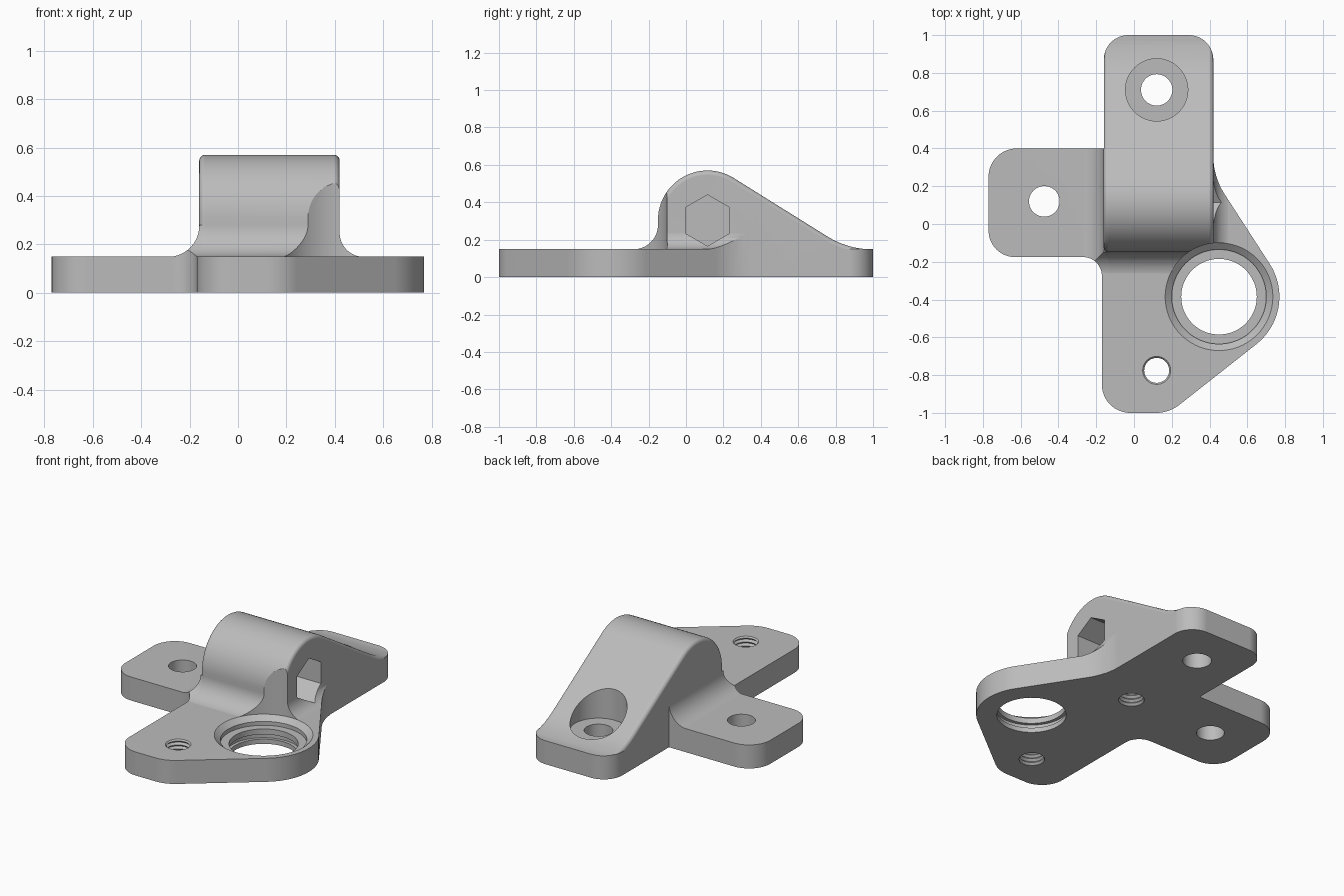
import bpy, bmesh, math
from mathutils import Vector, Matrix

if "Cube" in bpy.data.objects:
    bpy.data.objects.remove(bpy.data.objects["Cube"])


def rounded(corners):
    """Polygon from (u, v, radius) corners, each blended with an arc."""
    out = []
    n = len(corners)
    for i, (u, v, r) in enumerate(corners):
        p = Vector((u, v))
        if r == 0:
            out.append(p)
            continue
        d1 = (Vector(corners[i - 1][:2]) - p).normalized()
        d2 = (Vector(corners[(i + 1) % n][:2]) - p).normalized()
        half = d1.angle(d2) / 2
        c = p + (d1 + d2).normalized() * (r / math.sin(half))
        start = p + d1 * (r / math.tan(half)) - c
        a = -d1
        turn = math.atan2(a.x * d2.y - a.y * d2.x, a.dot(d2))
        steps = max(3, round(abs(turn) / math.radians(5)))
        out += [c + Matrix.Rotation(turn * k / steps, 2) @ start for k in range(steps + 1)]
    return [p for i, p in enumerate(out) if (p - out[i - 1]).length > 0.002]


def make(name, bm):
    bmesh.ops.recalc_face_normals(bm, faces=bm.faces)
    mesh = bpy.data.meshes.new(name)
    bm.to_mesh(mesh)
    bm.free()
    ob = bpy.data.objects.new(name, mesh)
    bpy.context.collection.objects.link(ob)
    return ob


def prism(name, pts, axis, lo, hi, bevel=0):
    """Extrude a 2D outline along an axis, optionally rounding the end edges."""
    place = {'x': lambda u, v, t: (t, u, v),
             'y': lambda u, v, t: (u, t, v),
             'z': lambda u, v, t: (u, v, t)}[axis]
    bm = bmesh.new()
    rings = [[bm.verts.new(place(p[0], p[1], t)) for p in pts] for t in (lo, hi)]
    caps = [bm.faces.new(r) for r in rings]
    n = len(pts)
    for i in range(n):
        j = (i + 1) % n
        bm.faces.new((rings[0][i], rings[0][j], rings[1][j], rings[1][i]))
    bmesh.ops.recalc_face_normals(bm, faces=bm.faces)
    if bevel:
        edges = [e for f in caps for e in f.edges]
        bmesh.ops.bevel(bm, geom=edges, offset=bevel, offset_type='OFFSET', segments=5,
                        profile=0.5, affect='EDGES', clamp_overlap=False)
    return make(name, bm)


def lathe(name, x, y, profile, n=64):
    """Closed solid of revolution about a vertical axis from (radius, z) points."""
    bm = bmesh.new()
    rings = [[bm.verts.new((x + r * math.cos(math.tau * k / n),
                            y + r * math.sin(math.tau * k / n), z)) for k in range(n)]
             for r, z in profile]
    for a, b in zip(rings, rings[1:]):
        for k in range(n):
            j = (k + 1) % n
            bm.faces.new((a[k], a[j], b[j], b[k]))
    bm.faces.new(rings[0])
    bm.faces.new(rings[-1])
    return make(name, bm)


def boolean(ob, other, op):
    m = ob.modifiers.new(op, 'BOOLEAN')
    m.operation, m.solver, m.object = op, 'EXACT', other
    bpy.context.view_layer.objects.active = ob
    bpy.ops.object.modifier_apply(modifier=m.name)
    bpy.data.objects.remove(other)


# Plan outline of the whole bracket
outline = rounded([(-.17, -1, .15), (.186, -1, .2), (.877, -.456, .32), (.42, .25, .37),
                   (.42, 1, .13), (-.16, 1, .13), (-.16, .4, 0), (-.77, .4, .15),
                   (-.77, -.175, .14), (-.17, -.175, .1)])

# Side profile of the hump with its long slope
side = rounded([(-.4, .05, 0), (-.4, .149, 0), (-.15, .149, .13), (-.15, .57, .265),
                (.191, .57, .265), (.865, .149, .44), (1.1, .149, 0), (1.1, .05, 0)])

# Slab and hump
bracket = prism("bracket", [(-1.2, -1.2), (1.2, -1.2), (1.2, 1.2), (-1.2, 1.2)], 'z', 0, .15)
boolean(bracket, prism("hump", side, 'x', -.1605, .4205, bevel=.025), 'UNION')

# Concave blends beside the hump
blends = {
    "left_blend": [(-.13, .07, 0), (-.13, .279, 0), (-.16, .279, 0), (-.16, .148, .13),
                   (-.4, .148, 0), (-.4, .07, 0)],
    "right_blend": [(.39, .07, 0), (.39, .249, 0), (.42, .249, 0), (.42, .148, .1),
                    (.56, .148, 0), (.56, .07, 0)]}
for name, pts in blends.items():
    blend = prism(name, rounded(pts), 'y', -.3, .6)
    limit = prism("limit", [(p[0] + .002, p[1]) for p in side], 'x', -.6, .8)
    boolean(blend, limit, 'INTERSECT')
    boolean(bracket, blend, 'UNION')

# Trim everything to the plan outline
boolean(bracket, prism("trim", outline, 'z', -.1, 1), 'INTERSECT')

# Large stepped bore with a ring groove
boolean(bracket, lathe("bore", .45, -.385, [
    (.285, .9), (.285, .15), (.25, .12), (.25, .095), (.2, .095), (.2, .06),
    (.22, .06), (.22, .03), (.2, .03), (.2, -.1)], 96), 'DIFFERENCE')

# Counterbored hole in the slope and plain hole in the arm
boolean(bracket, lathe("slope_hole", .12, .71,
                       [(.165, .9), (.165, .152), (.083, .152), (.083, -.1)]), 'DIFFERENCE')
boolean(bracket, lathe("arm_hole", -.475, .12, [(.081, .3), (.081, -.1)]), 'DIFFERENCE')

# Hexagonal socket in the right side
hexagon = [(.115 + .137 * math.cos(math.radians(90 + 60 * k)),
            .303 + .137 * math.sin(math.radians(90 + 60 * k))) for k in range(6)]
boolean(bracket, prism("hex_socket", hexagon, 'x', -.08, .8), 'DIFFERENCE')

# Threaded holes: one in the front foot, one under the socket
for y, top in ((-.775, .2), (.12, .22)):
    steps = int((top + .02) / .0125)
    thread = [(.066 if k % 2 else .078, -.021 + .0125 * k) for k in range(steps + 1)]
    boolean(bracket, lathe("thread", .12, y, thread, 40), 'DIFFERENCE')

# Single grey finish, smooth curves with crisp edges
grey = bpy.data.materials.new("light grey metal")
grey.diffuse_color = (.5, .5, .5, 1)
grey.use_nodes = True
grey.node_tree.nodes["Principled BSDF"].inputs["Base Color"].default_value = grey.diffuse_color
bracket.data.materials.clear()
bracket.data.materials.append(grey)
for poly in bracket.data.polygons:
    poly.material_index = 0
bpy.ops.object.select_all(action='DESELECT')
bracket.select_set(True)
bpy.context.view_layer.objects.active = bracket
bpy.ops.object.shade_smooth_by_angle(angle=math.radians(25))
weighted = bracket.modifiers.new("even_shading", 'WEIGHTED_NORMAL')
weighted.keep_sharp = True
